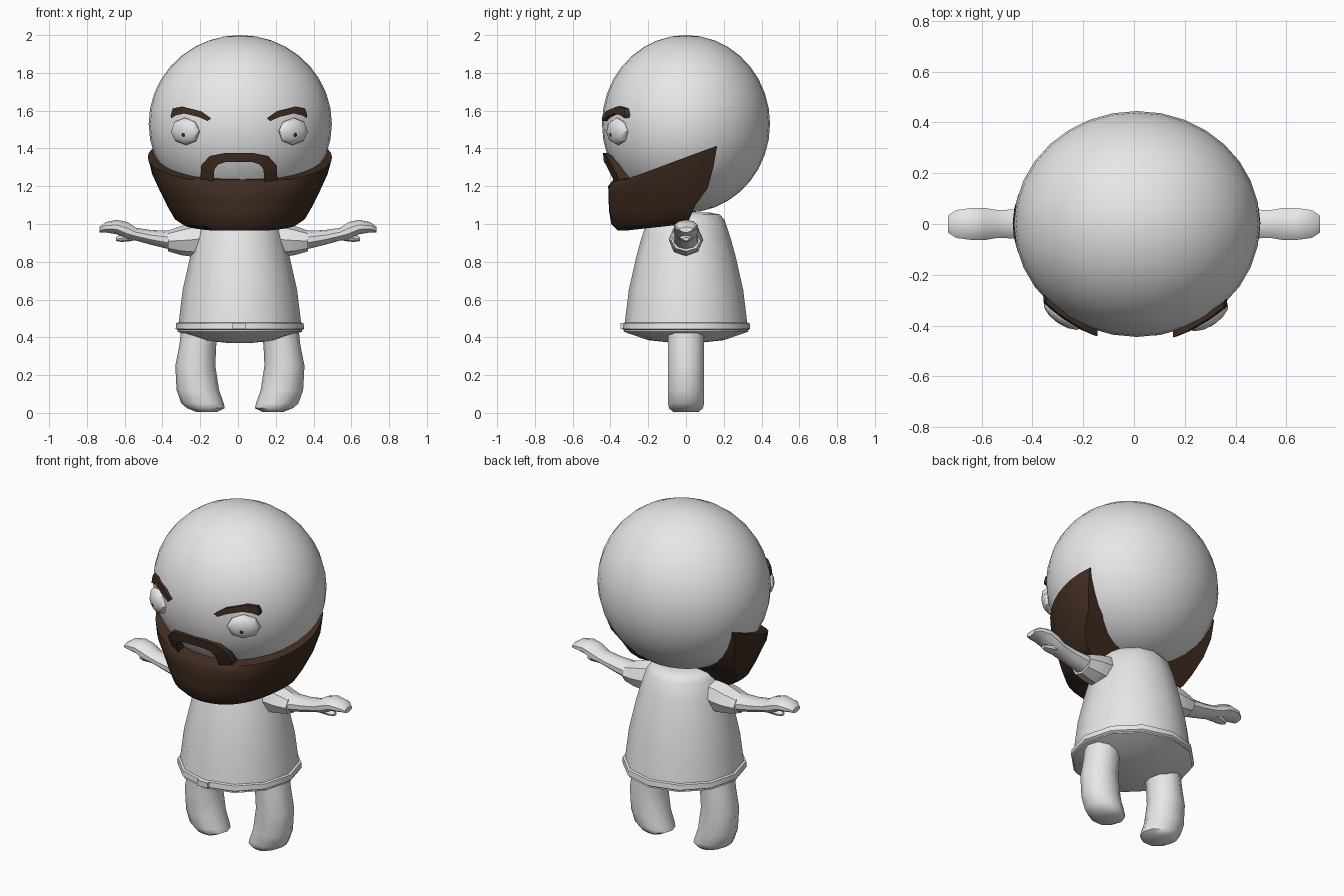
import bpy
import math
from mathutils import Vector

if "Cube" in bpy.data.objects:
    bpy.data.objects.remove(bpy.data.objects["Cube"])

MID = 0.01                              # sideways offset of the figure
HEAD = Vector((0.012, 0, 1.53))
RADII = Vector((0.485, 0.445, 0.47))


def material(name, rgb):
    m = bpy.data.materials.new(name)
    m.use_nodes = True
    m.diffuse_color = (*rgb, 1)
    m.node_tree.nodes["Principled BSDF"].inputs["Base Color"].default_value = (*rgb, 1)
    return m


GREY = material("pale_grey", (0.8, 0.8, 0.8))
BROWN = material("dark_brown", (0.05, 0.025, 0.015))


def finish(obj, name, mat, angle=40):
    obj.name = name
    obj.data.materials.append(mat)
    bpy.ops.object.select_all(action='DESELECT')
    obj.select_set(True)
    bpy.context.view_layer.objects.active = obj
    bpy.ops.object.mode_set(mode='EDIT')
    bpy.ops.mesh.select_all(action='SELECT')
    bpy.ops.mesh.normals_make_consistent(inside=False)
    bpy.ops.object.mode_set(mode='OBJECT')
    bpy.ops.object.shade_smooth_by_angle(angle=math.radians(angle))
    return obj


def loft(name, rings, mat, angle=40):
    """Skin closed rings of points and cap both ends."""
    n = len(rings[0])
    faces = [list(range(n)), list(range((len(rings) - 1) * n, len(rings) * n))]
    for r in range(len(rings) - 1):
        for i in range(n):
            j = (i + 1) % n
            faces.append([r * n + i, r * n + j, (r + 1) * n + j, (r + 1) * n + i])
    mesh = bpy.data.meshes.new(name)
    mesh.from_pydata([p for ring in rings for p in ring], [], faces)
    obj = bpy.data.objects.new(name, mesh)
    bpy.context.collection.objects.link(obj)
    return finish(obj, name, mat, angle)


def tube(name, sections, axis, side=1, sides=10, mid=MID, angle=40):
    """Sections are (position on axis, low, high, half depth in y)."""
    rings = []
    for pos, lo, hi, half in sections:
        ring = []
        for k in range(sides):
            a = 2 * math.pi * k / sides
            across = (lo + hi) / 2 + (hi - lo) / 2 * math.cos(a)
            x, z = (pos, across) if axis == 'x' else (across, pos)
            ring.append((mid + side * x, half * math.sin(a), z))
        rings.append(ring)
    return loft(name, rings, GREY, angle)


def on_head(x, z, lift=0.0):
    """Point on the front of the head, pushed forward by lift."""
    d = 1 - ((x - HEAD.x) / RADII.x) ** 2 - ((z - HEAD.z) / RADII.z) ** 2
    return Vector((x, -RADII.y * math.sqrt(max(d, 0)) - lift, z))


def ribbon(name, upper, lower, lift, side=1):
    """Hair strip lying on the head between two outlines."""
    rings = []
    for (ux, uz), (lx, lz) in zip(upper, lower):
        u, w = (MID / 2 + side * ux, uz), (MID / 2 + side * lx, lz)
        rings.append([on_head(*u, lift(uz)), on_head(*w, lift(lz)),
                      on_head(*w, -0.02), on_head(*u, -0.02)])
    return loft(name, rings, BROWN)


def ball(name, loc, scale, mat, segments, rings, normal=None, angle=40):
    bpy.ops.mesh.primitive_uv_sphere_add(segments=segments, ring_count=rings, location=loc)
    obj = bpy.context.object
    obj.scale = scale
    if normal:
        obj.rotation_euler = normal.to_track_quat('Z', 'Y').to_euler()
    return finish(obj, name, mat, angle)


# Head
ball("head", HEAD, RADII, GREY, 32, 18)

# Torso with a shallow domed underside, and belt
profile = [(1.06, .13), (1.05, .18), (1.02, .205), (.93, .235), (.82, .265),
           (.65, .303), (.43, .33), (.385, .2), (.37, .06)]
tube("torso", [(z, -r, r, r) for z, r in profile], 'z', sides=12)
tube("belt", [(z, -r, r, r) for z, r in
              [(.48, .32), (.475, .337), (.445, .34), (.435, .325)]], 'z', sides=12, angle=30)
bpy.ops.mesh.primitive_cube_add(size=1, location=(.005, -.333, .46))
bpy.context.object.scale = (.07, .025, .032)
finish(bpy.context.object, "buckle", GREY)

# Limbs
for label, s in (("left", 1), ("right", -1)):
    tube(label + "_leg", [(.45, .11, .31, .1), (.36, .125, .32, .1), (.25, .13, .342, .1),
                          (.12, .11, .335, .1), (.05, .085, .31, .1), (.025, .08, .28, .095),
                          (.005, .12, .23, .07)], 'z', s)
    tube(label + "_sleeve", [(.16, .85, 1.01, .08), (.23, .825, 1.01, .09),
                             (.30, .835, .99, .09), (.37, .855, .965, .078)],
         'x', s, sides=8, mid=0, angle=30)
    tube(label + "_arm", [(.30, .855, .965, .07), (.38, .87, .965, .066), (.46, .89, .968, .06),
                          (.54, .912, .98, .058), (.585, .915, 1.01, .066),
                          (.64, .945, 1.022, .066), (.70, .955, 1.01, .058),
                          (.733, .955, .985, .035)], 'x', s, mid=0)
    tube(label + "_thumb", [(.56, .91, .96, .04), (.615, .905, .945, .03),
                            (.645, .91, .93, .014)], 'x', s, sides=8, mid=0)

    # Eye, pupil and brow
    spot = on_head(.007 + s * .285, 1.49)
    d = spot - HEAD
    normal = Vector([c / r ** 2 for c, r in zip(d, RADII)]).normalized()
    ball(label + "_eye", spot, (.092, .073, .042), GREY, 8, 6, normal)
    dot = spot + normal * .038 + Vector((s * -.012, 0, -.012))
    ball(label + "_pupil", dot, (.017, .017, .01), BROWN, 8, 6, normal)
    ribbon(label + "_brow",
           [(.362, 1.575), (.35, 1.612), (.30, 1.622), (.2, 1.597), (.148, 1.56)],
           [(.358, 1.56), (.335, 1.575), (.29, 1.585), (.215, 1.567), (.165, 1.545)],
           lambda z: .022, s)

# Beard rows: front height, rear height, x radius, y radius, y of rear edge
rows = [(1.235, 1.40, .40, .31, .13), (1.235, 1.415, .488, .385, .165),
        (1.20, 1.30, .465, .412, .145), (1.14, 1.19, .425, .41, .115),
        (1.07, 1.10, .385, .408, .05), (1.0, 1.03, .345, .395, .02),
        (.965, 1.0, .30, .36, 0), (1.0, 1.0, .15, .15, 0)]
STEPS = 28
rings = []
for front, rear, rx, ry, back in rows:
    widest = math.acos(-back / ry)
    ring = []
    for k in range(STEPS + 1):
        a = widest * (2 * k / STEPS - 1)
        y = -ry * math.cos(a)
        z = front + (rear - front) * max(0, (y + .32) / (back + .32))
        ring.append((MID + rx * math.sin(a), y, z))
    rings.append(ring)
loft("beard", rings, BROWN, 50)

# Moustache arch joining the beard
half_outer = [(.205, 1.22), (.2, 1.31), (.155, 1.36), (.08, 1.375)]
half_inner = [(.135, 1.22), (.13, 1.29), (.11, 1.315), (.07, 1.328)]


def both(half):
    return [(-x, z) for x, z in half] + half[::-1]


ribbon("moustache", both(half_outer), both(half_inner),
       lambda z: .025 + .25 * (1.375 - z))
